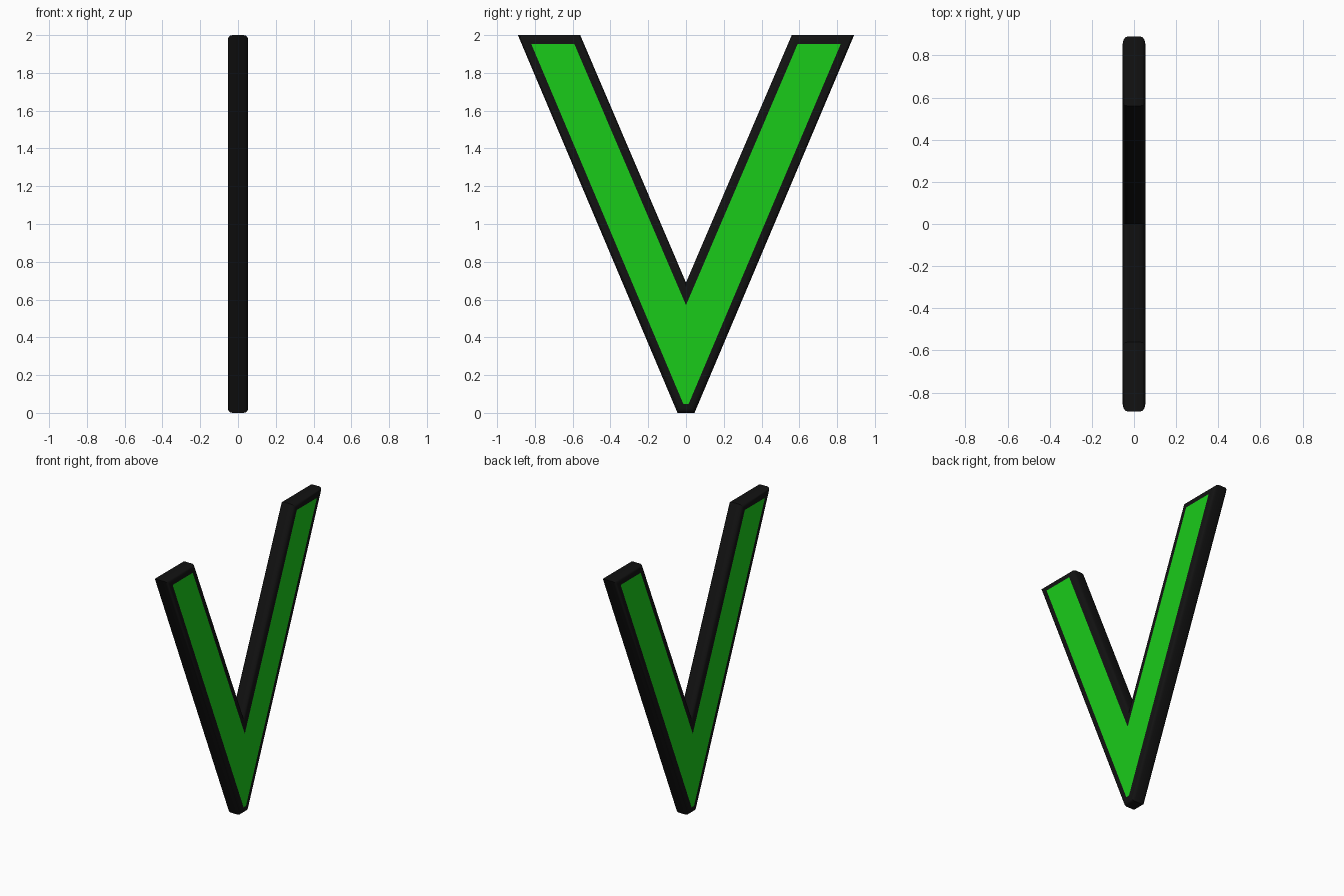
import bpy, bmesh

if "Cube" in bpy.data.objects:
    bpy.data.objects.remove(bpy.data.objects["Cube"])

T = 0.054        # half thickness
BEVEL = 0.025    # rounded rim
BORDER = 0.047   # total dark border width


def material(name, color):
    m = bpy.data.materials.new(name)
    m.diffuse_color = color
    m.use_nodes = True
    m.node_tree.nodes["Principled BSDF"].inputs["Base Color"].default_value = m.diffuse_color
    return m


# Chevron outline in the YZ plane, mirrored about y = 0
half = [(0.045, 0.0), (0.89, 2.0), (0.56, 2.0)]
outline = half + [(0.0, 0.69)] + [(-y, z) for y, z in reversed(half)]

bm = bmesh.new()
face = bm.faces.new([bm.verts.new((-T, y, z)) for y, z in outline])
ext = bmesh.ops.extrude_face_region(bm, geom=[face], use_keep_orig=True)
bmesh.ops.translate(bm, vec=(2 * T, 0, 0),
                    verts=[v for v in ext["geom"] if isinstance(v, bmesh.types.BMVert)])
bmesh.ops.recalc_face_normals(bm, faces=bm.faces[:])

# Round the rims of both broad faces
rims = [e for e in bm.edges if abs(e.verts[0].co.x - e.verts[1].co.x) < 1e-5]
bmesh.ops.bevel(bm, geom=rims, offset=BEVEL, offset_type='OFFSET',
                segments=3, profile=0.5, affect='EDGES')

# Inset the broad faces to leave a dark border around a green panel
bm.normal_update()
caps = [f for f in bm.faces if abs(f.normal.x) > 0.99 and f.calc_area() > 0.2]
bmesh.ops.inset_individual(bm, faces=caps, thickness=BORDER - BEVEL, use_even_offset=True)
for f in caps:
    f.material_index = 1

mesh = bpy.data.meshes.new("chevron_plate")
bm.to_mesh(mesh)
bm.free()
mesh.materials.append(material("black_border", (0.006, 0.006, 0.006, 1)))
mesh.materials.append(material("green_panel", (0.01, 0.6, 0.01, 1)))
plate = bpy.data.objects.new("chevron_plate", mesh)
bpy.context.collection.objects.link(plate)

# Smooth the rounded rim, keep the corners crisp
bpy.context.view_layer.objects.active = plate
plate.select_set(True)
bpy.ops.object.shade_smooth_by_angle(angle=0.6)
